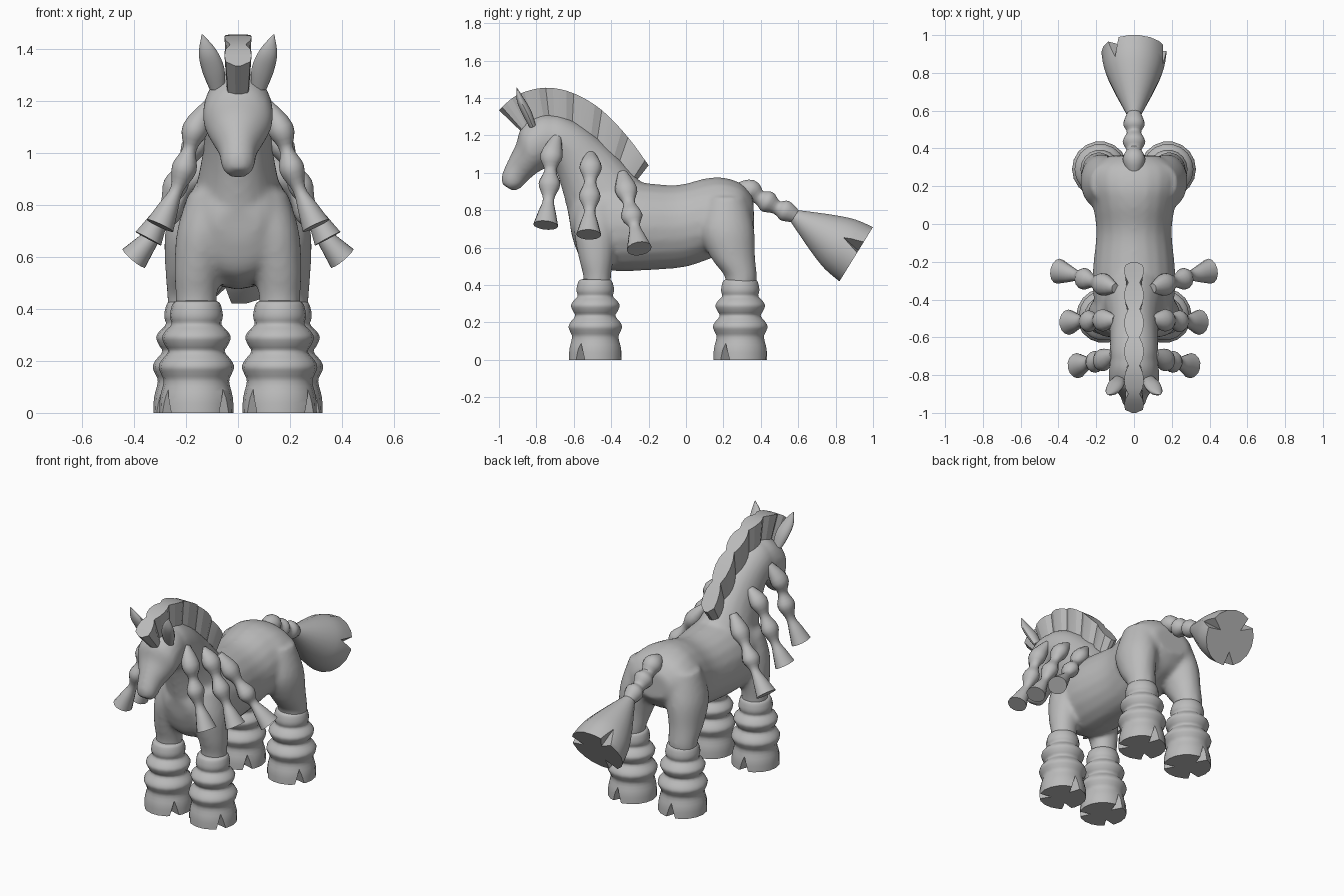
import bpy, bmesh, math
from mathutils import Vector, Matrix

if "Cube" in bpy.data.objects:
    bpy.data.objects.remove(bpy.data.objects["Cube"])

grey = bpy.data.materials.new("plain grey")
grey.diffuse_color = (0.5, 0.5, 0.5, 1)
grey.use_nodes = True
grey.node_tree.nodes["Principled BSDF"].inputs["Base Color"].default_value = grey.diffuse_color


def finish(name, bm, angle=40):
    bmesh.ops.recalc_face_normals(bm, faces=bm.faces)
    me = bpy.data.meshes.new(name)
    bm.to_mesh(me)
    bm.free()
    ob = bpy.data.objects.new(name, me)
    bpy.context.collection.objects.link(ob)
    me.materials.append(grey)
    select(ob)
    if angle:
        bpy.ops.object.shade_smooth_by_angle(angle=math.radians(angle))
    return ob


def select(ob):
    bpy.ops.object.select_all(action='DESELECT')
    ob.select_set(True)
    bpy.context.view_layer.objects.active = ob


def apply(ob, kind, **settings):
    select(ob)
    mod = ob.modifiers.new(kind, kind)
    for key, value in settings.items():
        setattr(mod, key, value)
    bpy.ops.object.modifier_apply(modifier=mod.name)


def spline(rows, steps=4):
    """Smoothly interpolate rows of numbers."""
    rows = [Vector(r) for r in rows]
    out = []
    for i in range(len(rows) - 1):
        a, b, c, d = (rows[max(0, min(len(rows) - 1, i + k))] for k in (-1, 0, 1, 2))
        for s in range(steps):
            t = s / steps
            out.append(b + (c - a) * (0.5 * t) + (a * 2 - b * 5 + c * 4 - d) * (0.5 * t * t)
                       + (b * 3 - a - c * 3 + d) * (0.5 * t ** 3))
    return out + [rows[-1]]


def skin(bm, rings):
    """Join closed rings of points and cap both ends."""
    vs = [[bm.verts.new(p) for p in ring] for ring in rings]
    n = len(vs[0])
    for a, b in zip(vs, vs[1:]):
        for i in range(n):
            bm.faces.new((a[i], a[(i + 1) % n], b[(i + 1) % n], b[i]))
    bm.faces.new(vs[0][::-1])
    bm.faces.new(vs[-1])


def oval(c, u, v, n=20):
    return [c + u * math.cos(math.tau * i / n) + v * math.sin(math.tau * i / n) for i in range(n)]


def flesh(bm, rows, side=1):
    """Rows: top y, top z, bottom y, bottom z, half width, centre x."""
    rings = []
    for y1, z1, y2, z2, w, cx in spline(rows):
        a, b = Vector((cx * side, y1, z1)), Vector((cx * side, y2, z2))
        rings.append(oval((a + b) / 2, (a - b) / 2, Vector((w, 0, 0))))
    part = bmesh.new()
    skin(part, rings)
    bmesh.ops.recalc_face_normals(part, faces=part.faces)
    tmp = bpy.data.meshes.new("tmp")
    part.to_mesh(tmp)
    part.free()
    bm.from_mesh(tmp)
    bpy.data.meshes.remove(tmp)


def tube(name, rows, flat=1.0, across=(0, 1, 0), n=14):
    """Rows: x, y, z, radius along a path."""
    pts = [(Vector(r[:3]), max(r[3], 0.002)) for r in spline(rows)]
    rings = []
    for i, (p, r) in enumerate(pts):
        t = (pts[min(i + 1, len(pts) - 1)][0] - pts[max(i - 1, 0)][0]).normalized()
        u = Vector(across)
        u = (u - t * u.dot(t)).normalized()
        rings.append(oval(p, u * r, t.cross(u) * r * flat, n))
    bm = bmesh.new()
    skin(bm, rings)
    return finish(name, bm)


def tuft(name, profile, matrix, notches, k=1.0, steps=3):
    """Turned shape with an end at z = 0 that has wedge notches cut into it."""
    bm = bmesh.new()
    skin(bm, [oval(Vector((0, 0, z)), Vector((r, 0, 0)), Vector((0, r, 0)), 18)
              for z, r in spline(profile, steps)])
    ob = finish(name, bm)
    for deg in notches:
        cb = bmesh.new()
        v = [cb.verts.new(Vector(p) * k) for p in
             ((.065, 0, -.01), (.17, -.045, -.01), (.17, .045, -.01), (.165, 0, .14))]
        for f in ((0, 1, 2), (0, 1, 3), (1, 2, 3), (2, 0, 3)):
            cb.faces.new([v[i] for i in f])
        cb.transform(Matrix.Rotation(math.radians(deg), 4, 'Z'))
        cutter = finish("notch_cutter", cb, 0)
        apply(ob, 'BOOLEAN', object=cutter, operation='DIFFERENCE', solver='EXACT')
        bpy.data.objects.remove(cutter)
    ob.data.transform(matrix)
    select(ob)
    bpy.ops.object.shade_smooth_by_angle(angle=math.radians(40))
    return ob


# Body: torso, neck, head and upper legs fused into one smooth skin
bm = bmesh.new()
flesh(bm, [(-.63, .79, -.61, .66, .08, 0), (-.58, .92, -.56, .54, .16, 0), (-.45, .97, -.45, .485, .205, 0),
           (-.25, .95, -.3, .475, .22, 0), (-.05, .935, -.05, .49, .2, 0), (.1, .97, .06, .515, .215, 0),
           (.2, .975, .2, .57, .235, 0), (.3, .94, .3, .62, .22, 0), (.36, .87, .365, .7, .13, 0)])
flesh(bm, [(-.22, .93, -.59, .62, .18, 0), (-.33, 1.05, -.63, .78, .15, 0), (-.43, 1.15, -.66, .9, .132, 0),
           (-.55, 1.25, -.70, 1.02, .127, 0), (-.68, 1.31, -.74, 1.05, .125, 0), (-.76, 1.3, -.76, 1.06, .1, 0)])
flesh(bm, [(-.62, 1.28, -.66, 1.05, .11, 0), (-.76, 1.315, -.73, 1.03, .13, 0), (-.875, 1.25, -.78, 1.01, .135, 0),
           (-.91, 1.15, -.82, .98, .105, 0), (-.95, 1.07, -.855, .95, .075, 0), (-.985, .99, -.88, .92, .066, 0),
           (-.985, .94, -.92, .9, .045, 0)])
for s in (-1, 1):
    flesh(bm, [(.10, .87, .33, .87, .12, .11), (.07, .7, .365, .7, .12, .16), (.13, .55, .37, .55, .10, .18),
               (.205, .45, .38, .45, .088, .185), (.21, .39, .375, .39, .085, .185)], s)
    flesh(bm, [(-.58, .85, -.36, .85, .1, .09), (-.6, .7, -.36, .7, .105, .13), (-.575, .55, -.385, .55, .09, .155),
               (-.55, .45, -.4, .45, .08, .16), (-.55, .39, -.4, .39, .08, .16)], s)
body = finish("body", bm, 0)
apply(body, 'REMESH', mode='VOXEL', voxel_size=0.014)
apply(body, 'SMOOTH', factor=0.5, iterations=9)
body.data.shade_smooth()

# Shaggy lower legs with notched hooves
shag = [(0, .143), (.06, .14), (.12, .126), (.15, .136), (.175, .145), (.2, .136), (.235, .109), (.26, .121),
        (.29, .132), (.315, .119), (.34, .096), (.365, .101), (.39, .1), (.425, .088), (.432, .06)]
for s, side in ((-1, "left"), (1, "right")):
    for label, x, y, k in (("front", .16, -.485, 1), ("back", .18, .29, 1.02)):
        m = Matrix.Translation((s * x, y, 0)) @ Matrix.Diagonal((s * k, k, 1, 1))
        leg = tuft(f"{label}_{side}_shag", shag, m, (-35, -140, 85))
        if s < 0:
            leg.data.flip_normals()

# Side braids: start, two beads, tie, tuft end
braids = [((.11, -.69, 1.19), (.165, -.72, 1.09), (.207, -.73, .94), (.235, -.735, .86), (.30, -.75, .72)),
          ((.10, -.51, 1.10), (.165, -.51, 1.03), (.24, -.515, .875), (.275, -.515, .80), (.345, -.52, .67)),
          ((.10, -.34, 1.0), (.165, -.32, .91), (.265, -.29, .77), (.30, -.275, .715), (.40, -.25, .595))]
for s, side in ((-1, "left"), (1, "right")):
    for i, pts in enumerate(braids):
        a, b, c, d, e = (Vector((p[0] * s, p[1], p[2])) for p in pts)
        path = [(a, .025), (b, .06), ((b + c) / 2, .032), (c, .058), (d, .03), ((d + e) / 2, .047), (e, .067)]
        tube(f"braid_{i + 1}_{side}", [(*p, r) for p, r in path], 0.85)

    # Ears
    tube(f"ear_{side}", [(s * .08, -.82, 1.25, .03), (s * .095, -.85, 1.32, .043), (s * .118, -.885, 1.39, .034),
                         (s * .138, -.905, 1.455, .002)], 0.6, (1, 0, 0))

# Mane: scalloped crest with flat locks
outer = [(-1, 1.335), (-.9, 1.418), (-.75, 1.455), (-.6, 1.425), (-.45, 1.335), (-.31, 1.19), (-.2, 1.04)]
inner = [(-.875, 1.215), (-.83, 1.25), (-.73, 1.28), (-.61, 1.23), (-.48, 1.14), (-.37, 1.02), (-.27, .95)]
rings = []
for i, (o, q) in enumerate(zip(spline(outer), spline(inner))):
    lobe = abs(math.sin(math.pi * i / 4)) ** 0.7
    w = .012 + .04 * lobe if i in (0, 24) else .03 + .022 * lobe
    rings.append([Vector((-w, *o)), Vector((w, *o)), Vector((w * .8, *q)), Vector((-w * .8, *q))])
bm = bmesh.new()
skin(bm, rings)
finish("mane", bm, 15)

# Tail: beaded dock and a notched flared tuft
tube("tail_braid", [(0, .28, .91, .04), (0, .345, .905, .06), (0, .39, .87, .04), (0, .435, .845, .06),
                    (0, .485, .815, .038), (0, .53, .797, .057), (0, .59, .765, .035)], 1, (1, 0, 0))
root, end = Vector((0, .57, .775)), Vector((0, .91, .565))
axis = root - end
turn = axis.to_track_quat('Z', 'Y').to_matrix().to_4x4()
tuft("tail_tuft", [(0, .173), (.1, .158), (.2, .122), (.3, .078), (axis.length, .032)],
     Matrix.Translation(end) @ turn, (15, 130, 250), 1.2)
